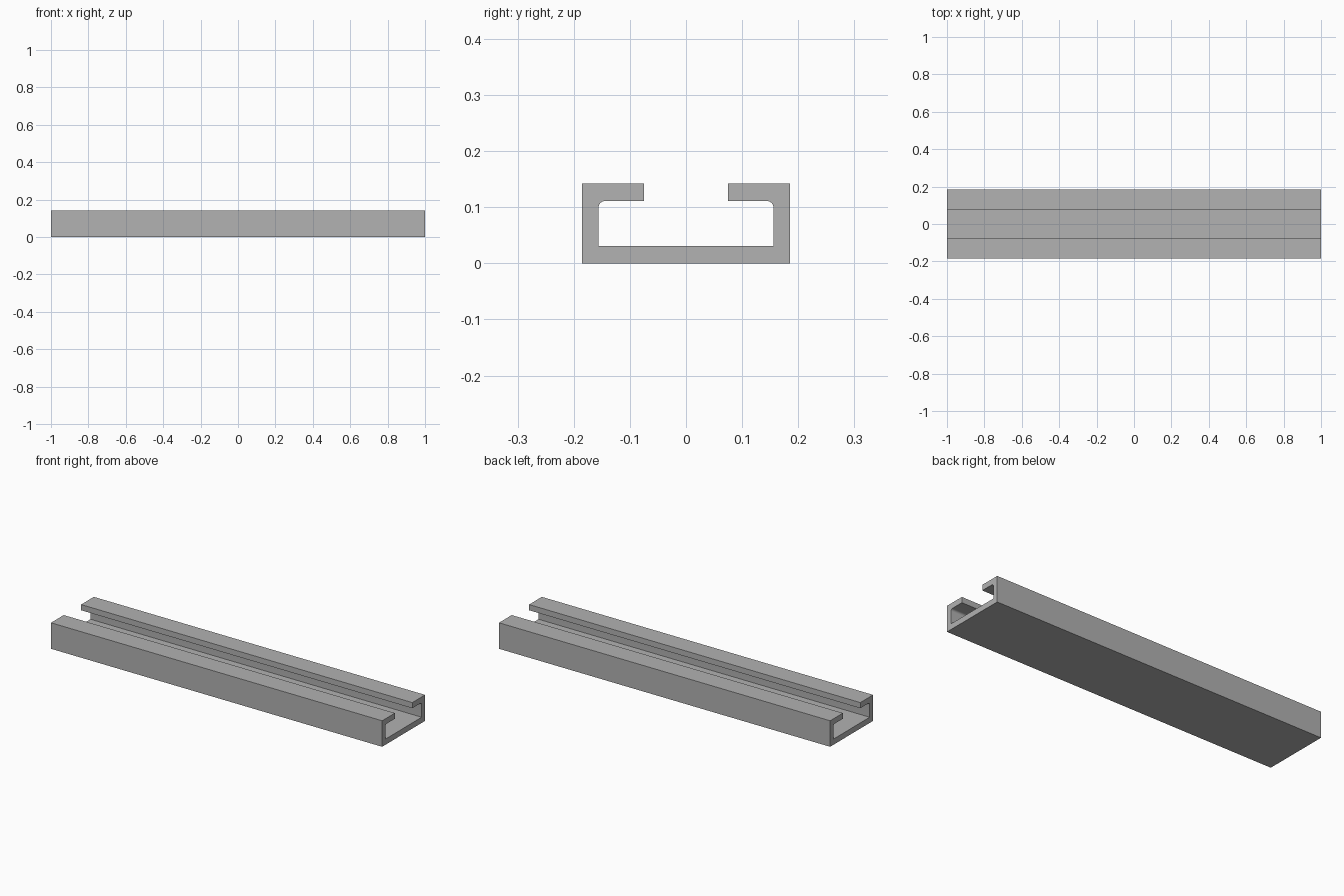
import bpy
import bmesh
from math import sin, cos, pi

old = bpy.data.objects.get("Cube")
if old:
    bpy.data.objects.remove(old, do_unlink=True)

LENGTH = 2.0
HALF_W, INNER_W, SLOT_W = 0.185, 0.156, 0.075
HEIGHT, FLOOR, LIP = 0.142, 0.031, 0.111
FILLET, STEPS = 0.012, 8

# Plain grey metal
metal = bpy.data.materials.new("grey metal")
grey = (0.445, 0.445, 0.445, 1.0)
metal.use_nodes = True
metal.diffuse_color = grey
metal.node_tree.nodes["Principled BSDF"].inputs["Base Color"].default_value = grey

# Half of the C-shaped section: outside wall, lip, rounded inner corner, floor
half = [(HALF_W, 0), (HALF_W, HEIGHT), (SLOT_W, HEIGHT), (SLOT_W, LIP)]
for i in range(STEPS + 1):
    a = pi / 2 * (1 - i / STEPS)
    half.append((INNER_W - FILLET + FILLET * cos(a), LIP - FILLET + FILLET * sin(a)))
half.append((INNER_W, FLOOR))
section = half + [(-y, z) for y, z in reversed(half)]

# Extrude the section along the length
bm = bmesh.new()
end = bm.faces.new([bm.verts.new((-LENGTH / 2, y, z)) for y, z in section])
swept = bmesh.ops.extrude_face_region(bm, geom=[end], use_keep_orig=True)
moved = [v for v in swept["geom"] if isinstance(v, bmesh.types.BMVert)]
bmesh.ops.translate(bm, verts=moved, vec=(LENGTH, 0, 0))
bmesh.ops.recalc_face_normals(bm, faces=bm.faces)

mesh = bpy.data.meshes.new("channel_rail")
bm.to_mesh(mesh)
bm.free()
mesh.materials.append(metal)
rail = bpy.data.objects.new("channel_rail", mesh)
bpy.context.collection.objects.link(rail)

# Smooth only the rounded inner corners
bpy.context.view_layer.objects.active = rail
rail.select_set(True)
bpy.ops.object.shade_smooth_by_angle(angle=pi / 6)
